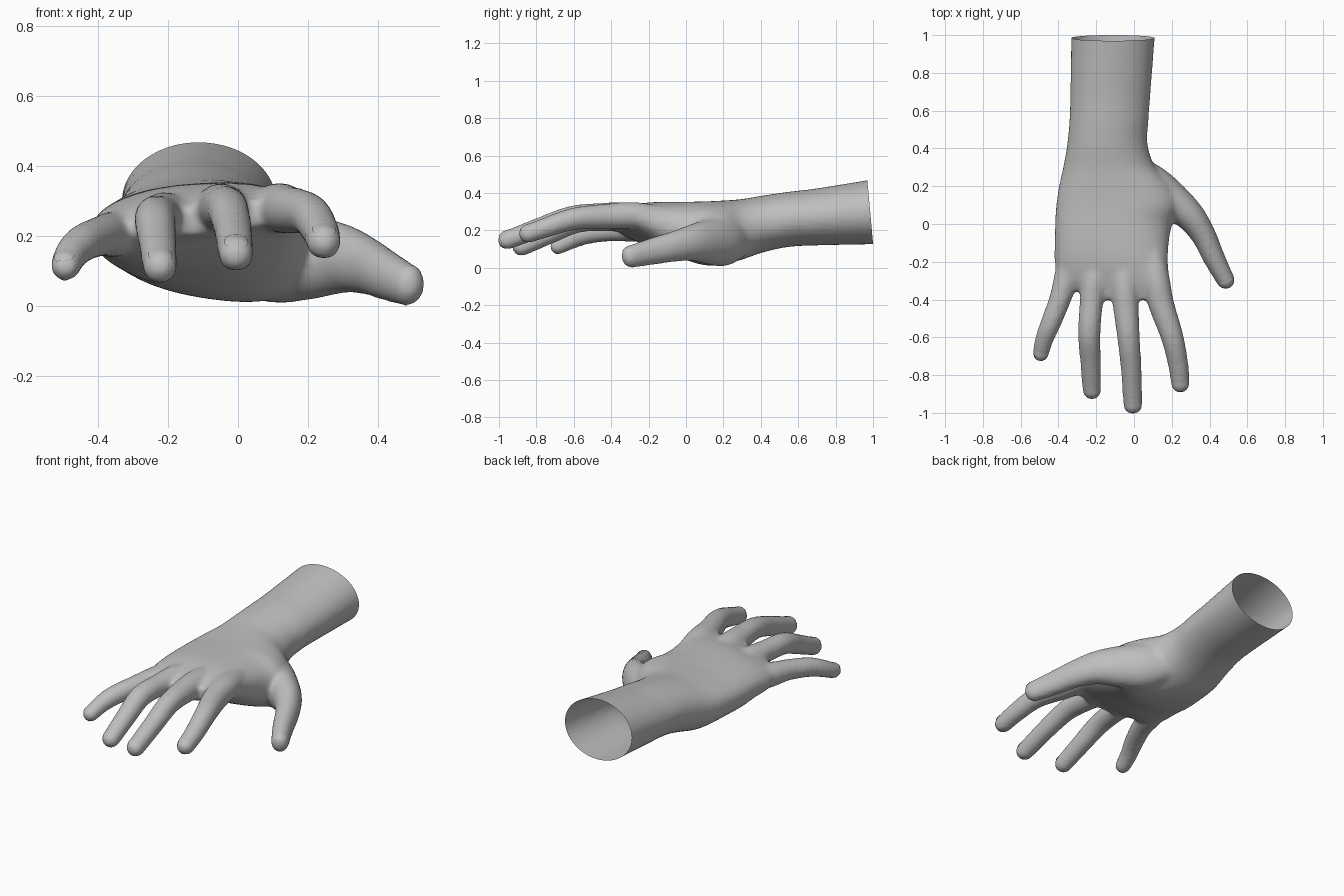
import bpy, bmesh, math
from mathutils import Vector

if "Cube" in bpy.data.objects:
    bpy.data.objects.remove(bpy.data.objects["Cube"])

skin = bpy.data.materials.new("plain grey")
skin.diffuse_color = (0.52, 0.52, 0.52, 1)
skin.use_nodes = True
skin.node_tree.nodes["Principled BSDF"].inputs["Base Color"].default_value = skin.diffuse_color


def spline(rows, steps=6):
    """Catmull-Rom interpolation of rows of numbers."""
    out = []
    for i in range(len(rows) - 1):
        a, b, c, d = (rows[max(0, min(len(rows) - 1, i + k))] for k in (-1, 0, 1, 2))
        for s in range(steps):
            t = s / steps
            out.append([0.5 * (2 * q + (r - p) * t + (2 * p - 5 * q + 4 * r - u) * t * t
                               + (3 * q - p - 3 * r + u) * t ** 3)
                        for p, q, r, u in zip(a, b, c, d)])
    out.append(list(rows[-1]))
    return out


def loft(bm, rings):
    """Closed skin over equally sized rings of points."""
    vs = [[bm.verts.new(p) for p in ring] for ring in rings]
    n = len(vs[0])
    new = []
    for a, b in zip(vs, vs[1:]):
        for i in range(n):
            new.append(bm.faces.new((a[i], a[(i + 1) % n], b[(i + 1) % n], b[i])))
    new += [bm.faces.new(vs[0]), bm.faces.new(vs[-1])]
    bmesh.ops.recalc_face_normals(bm, faces=new)


def finger(bm, rows, tall, n=24):
    """Tube along x, y, z, radius rows with a domed tip at the end."""
    pts = spline(rows)
    p, r = Vector(pts[-1][:3]), pts[-1][3]
    d = (p - Vector(pts[-2][:3])).normalized()
    for k in range(1, 7):
        a = k * math.pi / 2 / 6.3
        pts.append([*(p + d * r * math.sin(a)), r * math.cos(a)])
    rings = []
    for i, q in enumerate(pts):
        t = (Vector(pts[min(i + 1, len(pts) - 1)][:3]) - Vector(pts[max(i - 1, 0)][:3])).normalized()
        side = t.cross(Vector((0, 0, 1))).normalized()
        up = side.cross(t) * tall
        rings.append([Vector(q[:3]) + q[3] * (side * math.cos(2 * math.pi * j / n) + up * math.sin(2 * math.pi * j / n))
                      for j in range(n)])
    loft(bm, rings)


bm = bmesh.new()

# forearm and palm: y, left x, right x, bottom z, top z, slope of the top, slope of the bottom
sections = [
    (1.04, -.332, .114, .127, .48, 0, 0), (.7, -.337, .088, .12, .425, 0, 0),
    (.55, -.342, .077, .112, .407, 0, 0), (.42, -.354, .072, .085, .388, 0, 0),
    (.3, -.375, .115, .045, .368, 0, -.06), (.2, -.397, .21, .022, .36, 0, -.14),
    (.1, -.412, .245, .025, .355, .03, -.16), (.01, -.418, .205, .045, .352, .05, -.12),
    (-.1, -.42, .184, .085, .35, .08, -.04), (-.2, -.42, .18, .12, .343, .11, .06),
    (-.29, -.40, .185, .16, .325, .13, .12), (-.34, -.33, .165, .19, .312, .13, .12),
    (-.40, -.24, .135, .21, .295, .1, .1)]
rings = []
for y, xl, xr, zb, zt, top, low in spline(sections, 4):
    cx, hw, cz, hz = (xl + xr) / 2, (xr - xl) / 2, (zb + zt) / 2, (zt - zb) / 2
    e = 1 - .12 * min(1, max(0, (.6 - y) / .5))
    ring = []
    for j in range(40):
        c, s = math.cos(j * math.pi / 20), math.sin(j * math.pi / 20)
        dx = hw * math.copysign(abs(c) ** e, c)
        slope = top * (1 + s) / 2 + low * (1 - s) / 2
        ring.append((cx + dx, y, cz + hz * math.copysign(abs(s) ** e, s) + slope * dx))
    rings.append(ring)
loft(bm, rings)

# fingers: x, y, z, radius
fingers = {
    "index": [(.09, -.12, .27, .06), (.115, -.28, .28, .072), (.143, -.42, .275, .069), (.203, -.6, .262, .06),
              (.235, -.75, .215, .054), (.245, -.845, .182, .05)],
    "middle": [(-.05, -.12, .27, .06), (-.05, -.30, .277, .073), (-.043, -.44, .28, .068), (-.028, -.61, .272, .06),
               (-.014, -.78, .215, .055), (-.006, -.957, .148, .051)],
    "ring": [(-.20, -.12, .24, .06), (-.21, -.28, .255, .07), (-.226, -.42, .257, .062), (-.237, -.58, .247, .06),
             (-.23, -.73, .182, .055), (-.223, -.88, .112, .05)],
    "little": [(-.32, -.10, .21, .06), (-.355, -.27, .205, .066), (-.392, -.40, .2, .058), (-.443, -.53, .18, .054),
               (-.475, -.61, .15, .049), (-.493, -.685, .114, .044)],
    "thumb": [(.0, .28, .17, .09), (.10, .20, .145, .108), (.205, .12, .14, .098), (.298, .04, .135, .08),
              (.368, -.06, .115, .066), (.424, -.18, .088, .058), (.485, -.297, .06, .049)]}
for name, rows in fingers.items():
    finger(bm, rows, 1.25 if name == "thumb" else 1)

mesh = bpy.data.meshes.new("hand")
bm.to_mesh(mesh)
bm.free()
hand = bpy.data.objects.new("hand", mesh)
bpy.context.collection.objects.link(hand)

# fuse all parts into one skin and soften the joins
m = hand.modifiers.new("fuse", 'REMESH')
m.mode, m.voxel_size = 'VOXEL', 0.012
m = hand.modifiers.new("soften", 'SMOOTH')
m.factor, m.iterations = 0.5, 12
fused = bpy.data.meshes.new_from_object(hand.evaluated_get(bpy.context.evaluated_depsgraph_get()))
hand.modifiers.clear()
hand.data = fused

# open, slightly tilted cut at the forearm end
bm = bmesh.new()
bm.from_mesh(fused)
bmesh.ops.bisect_plane(bm, geom=bm.verts[:] + bm.edges[:] + bm.faces[:], plane_co=(0, 1, .13),
                       plane_no=(0, 1, .09), clear_outer=True)
for f in bm.faces:
    f.smooth = True
bm.to_mesh(fused)
bm.free()
fused.materials.clear()
fused.materials.append(skin)

# fingernails: thin curved shields lying on the fingertips
for name, rows in fingers.items():
    p, r = Vector(rows[-1][:3]), rows[-1][3]
    d = (p - Vector(rows[-2][:3])).normalized()
    side = d.cross(Vector((0, 0, 1))).normalized()
    up = side.cross(d) * (1.2 if name == "thumb" else 1)
    bm = bmesh.new()
    grid = [[bm.verts.new(p + d * r * (-.55 + 1.2 * v / 6)
                          + (side * math.sin(a) + up * math.cos(a)) * r * (1.0 if v < 4 else 1.0 - .05 * (v - 3) ** 1.5))
             for a in [(-.75 + 1.5 * u / 8) * (1 - .25 * abs(v / 3 - 1) ** 3) for u in range(9)]] for v in range(7)]
    for v in range(6):
        for u in range(8):
            bm.faces.new((grid[v][u], grid[v][u + 1], grid[v + 1][u + 1], grid[v + 1][u])).smooth = True
    bmesh.ops.recalc_face_normals(bm, faces=bm.faces[:])
    nm = bpy.data.meshes.new(name + "_nail")
    bm.to_mesh(nm)
    bm.free()
    nm.materials.append(skin)
    nail = bpy.data.objects.new(name + "_nail", nm)
    bpy.context.collection.objects.link(nail)
